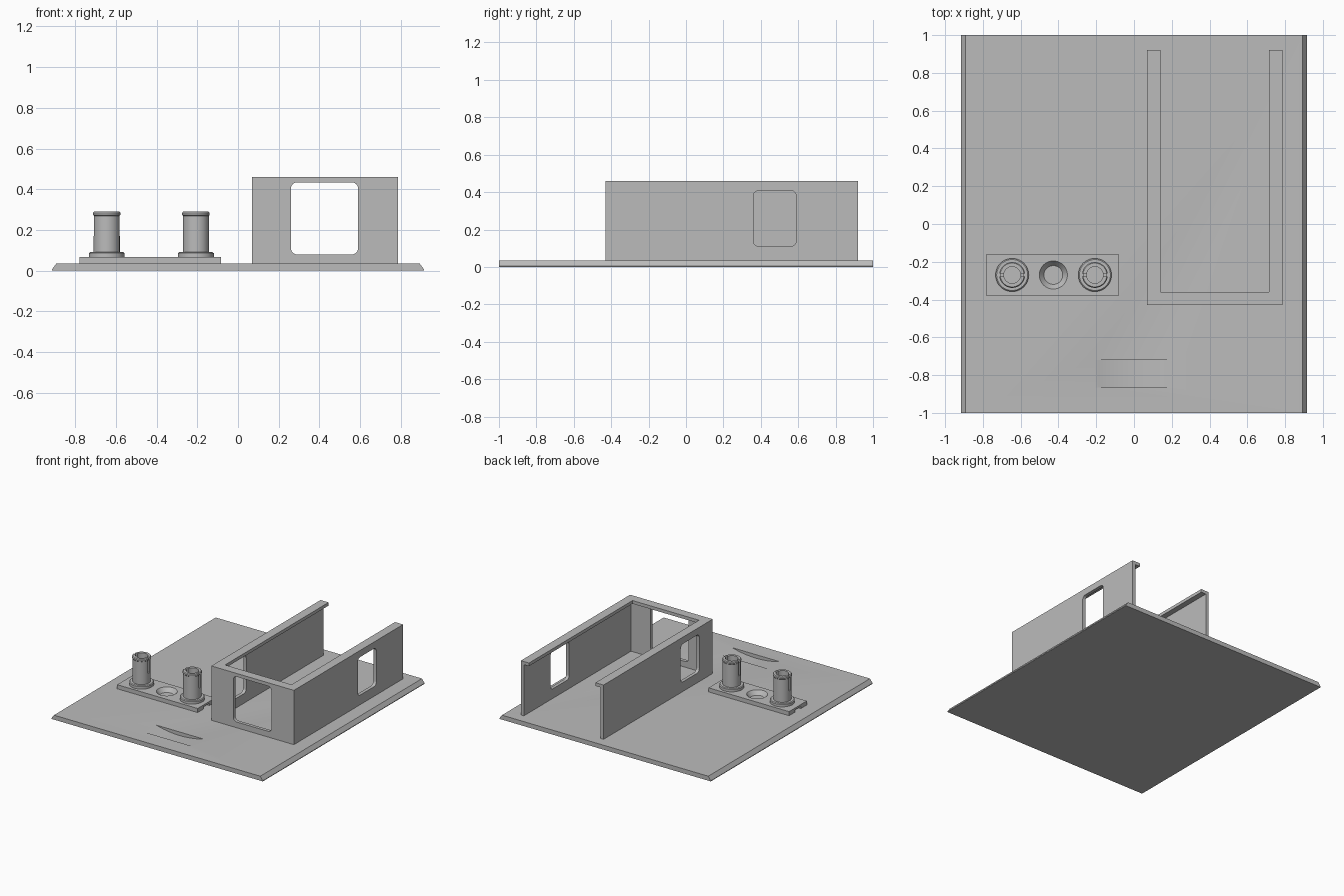
import bpy, bmesh, math
from mathutils import Vector

cube = bpy.data.objects.get("Cube")
if cube:
    bpy.data.objects.remove(cube, do_unlink=True)

grey = bpy.data.materials.new("plain grey")
grey.use_nodes = True
COLOUR = (0.5, 0.5, 0.5, 1)
grey.diffuse_color = COLOUR
grey.node_tree.nodes["Principled BSDF"].inputs["Base Color"].default_value = COLOUR


def finish(name, bm):
    bmesh.ops.recalc_face_normals(bm, faces=bm.faces)
    mesh = bpy.data.meshes.new(name)
    bm.to_mesh(mesh)
    bm.free()
    mesh.materials.append(grey)
    obj = bpy.data.objects.new(name, mesh)
    bpy.context.collection.objects.link(obj)
    return obj


def prism(name, outline, axis, start, end):
    """Extrude a 2D outline along an axis; the outline uses the other two axes in order."""
    bm = bmesh.new()

    def place(p, depth):
        c = list(p)
        c.insert(axis, depth)
        return bm.verts.new(c)
    low = [place(p, start) for p in outline]
    high = [place(p, end) for p in outline]
    bm.faces.new(low)
    bm.faces.new(high)
    n = len(outline)
    for i in range(n):
        j = (i + 1) % n
        bm.faces.new((low[i], low[j], high[j], high[i]))
    return finish(name, bm)


def box(name, x0, x1, y0, y1, z0, z1):
    return prism(name, [(x0, y0), (x1, y0), (x1, y1), (x0, y1)], 2, z0, z1)


def rounded(u0, u1, v0, v1, r=0.03, steps=6):
    corners = [(u1 - r, v1 - r), (u0 + r, v1 - r), (u0 + r, v0 + r), (u1 - r, v0 + r)]
    pts = []
    for k, (u, v) in enumerate(corners):
        for s in range(steps + 1):
            a = (k + s / steps) * math.pi / 2
            pts.append((u + r * math.cos(a), v + r * math.sin(a)))
    return pts


def lathe(name, profile, x, y, steps=48):
    """Revolve a closed (radius, height) profile that stays off the axis."""
    bm = bmesh.new()
    rings = []
    for s in range(steps):
        a = 2 * math.pi * s / steps
        rings.append([bm.verts.new((x + r * math.cos(a), y + r * math.sin(a), z))
                      for r, z in profile])
    n = len(profile)
    for s in range(steps):
        a, b = rings[s], rings[(s + 1) % steps]
        for i in range(n):
            j = (i + 1) % n
            bm.faces.new((a[i], b[i], b[j], a[j]))
    return finish(name, bm)


def cone(name, x, y, r0, z0, r1, z1):
    bm = bmesh.new()
    bmesh.ops.create_cone(bm, cap_ends=True, segments=48, radius1=r0, radius2=r1, depth=z1 - z0)
    bmesh.ops.translate(bm, verts=bm.verts, vec=Vector((x, y, (z0 + z1) / 2)))
    return finish(name, bm)


def cut(obj, *cutters):
    bpy.context.view_layer.objects.active = obj
    for c in cutters:
        c.hide_render = True
        mod = obj.modifiers.new("cut", 'BOOLEAN')
        mod.operation = 'DIFFERENCE'
        mod.solver = 'EXACT'
        mod.object = c
        bpy.ops.object.modifier_apply(modifier=mod.name)
        bpy.data.objects.remove(c, do_unlink=True)


def smooth(obj):
    bpy.ops.object.select_all(action='DESELECT')
    obj.select_set(True)
    bpy.context.view_layer.objects.active = obj
    bpy.ops.object.shade_smooth_by_angle(angle=math.radians(30))


TOP = 0.035

# Base plate with sloped sides and a shallow curved finger recess
base = prism("base_plate", [(-0.915, 0), (0.915, 0), (0.915, 0.005), (0.893, TOP),
                            (-0.893, TOP), (-0.915, 0.005)], 1, -1, 1)
half, dip = 0.207, 0.028
radius = (half ** 2 + dip ** 2) / (2 * dip)
arc = [(half * t / 12, TOP - dip + radius - math.sqrt(radius ** 2 - (half * t / 12) ** 2))
       for t in range(-12, 13)]
recess = prism("recess_cutter", arc + [(half, 0.1), (-half, 0.1)], 1, -0.865, -0.72)
cut(base, recess)
smooth(base)

# Open-backed holder: thin walls, inward lip around the top, three rounded windows
holder = box("holder", 0.07, 0.785, -0.43, 0.92, TOP, 0.46)
cut(holder,
    box("cavity_cutter", 0.096, 0.759, -0.404, 1.1, -0.1, 0.435),
    box("opening_cutter", 0.14, 0.715, -0.36, 1.2, 0.2, 0.6),
    prism("front_window_cutter", rounded(0.26, 0.59, 0.08, 0.434), 1, -0.6, -0.38),
    prism("left_window_cutter", rounded(0.36, 0.59, 0.11, 0.408), 0, 0.73, 0.9),
    prism("right_window_cutter", rounded(-0.265, -0.035, 0.11, 0.408), 0, 0.0, 0.12))
smooth(holder)

# Mounting strip with a countersunk hole and a small notch at each end
MID_X, MID_Y, STRIP = -0.427, -0.27, 0.067
strip = box("mounting_strip", -0.78, -0.083, -0.38, -0.16, TOP, STRIP)
cut(strip,
    cone("countersink_cutter", MID_X, MID_Y, 0.042, TOP - 0.01, 0.076, STRIP + 0.002),
    *[box("notch_cutter", x - 0.03, x + 0.03, MID_Y - 0.035, MID_Y + 0.035, 0, 0.052)
      for x in (-0.78, -0.083)])
smooth(strip)

# Two hollow pegs with flange, rim and a slot through the upper part
peg_profile = [(0.044, STRIP), (0.088, STRIP), (0.088, 0.086), (0.082, 0.091), (0.064, 0.091),
               (0.064, 0.27), (0.068, 0.274), (0.068, 0.284), (0.063, 0.29), (0.044, 0.29)]
for side, x in (("right", -0.645), ("left", -0.207)):
    peg = lathe(side + "_peg", peg_profile, x, MID_Y)
    cut(peg, box("slot_cutter", x - 0.1, x + 0.1, MID_Y - 0.009, MID_Y + 0.009, 0.17, 0.35))
    smooth(peg)
